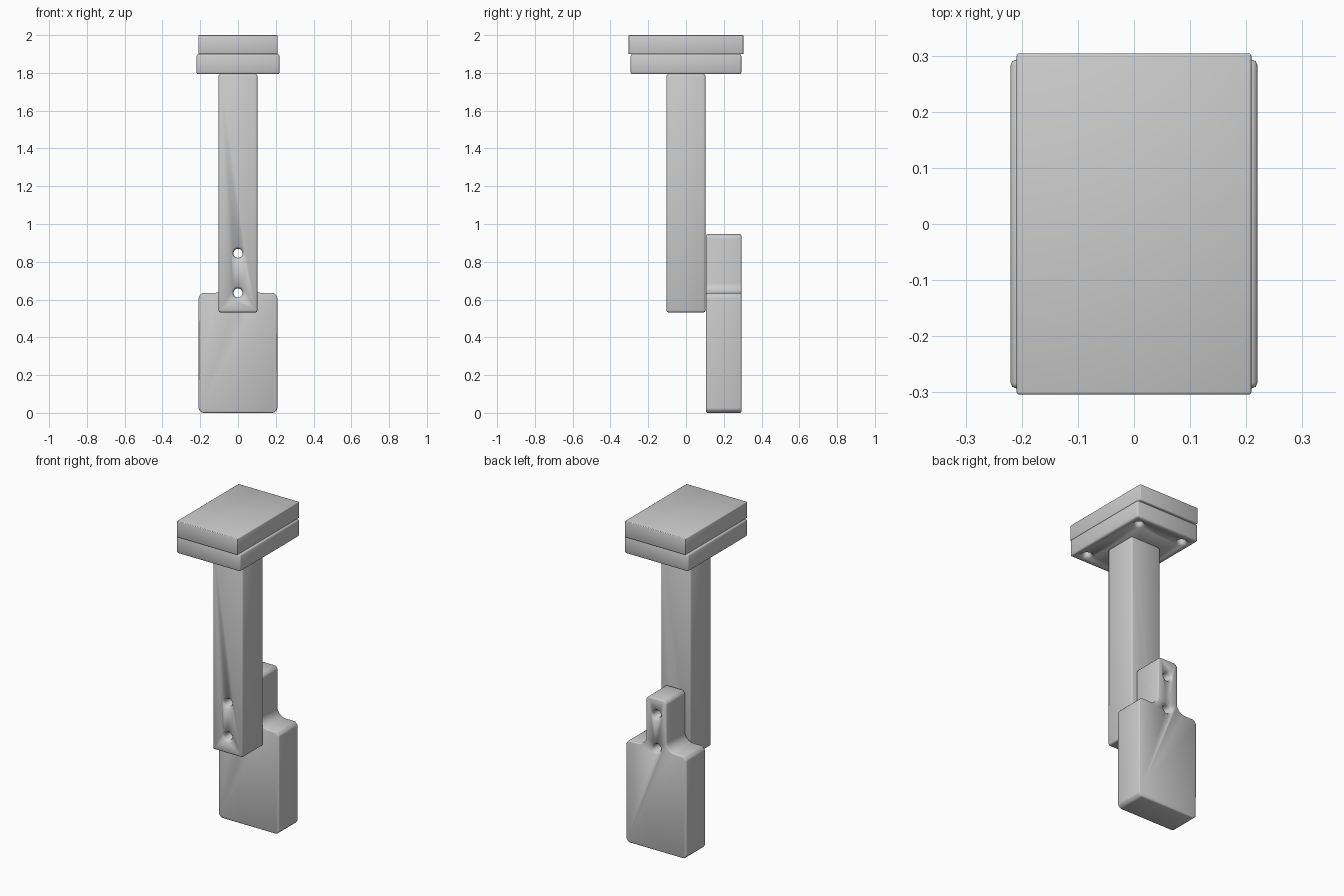
import bpy, bmesh, math
from mathutils import Vector, Matrix

if "Cube" in bpy.data.objects:
    bpy.data.objects.remove(bpy.data.objects["Cube"])


def new_object(name, bm):
    bmesh.ops.recalc_face_normals(bm, faces=bm.faces[:])
    mesh = bpy.data.meshes.new(name)
    bm.to_mesh(mesh)
    bm.free()
    obj = bpy.data.objects.new(name, mesh)
    bpy.context.collection.objects.link(obj)
    return obj


def activate(obj):
    bpy.ops.object.select_all(action='DESELECT')
    obj.select_set(True)
    bpy.context.view_layer.objects.active = obj


def bevel(obj, width, segments=2):
    mod = obj.modifiers.new("edges", 'BEVEL')
    mod.width, mod.segments, mod.limit_method = width, segments, 'ANGLE'
    activate(obj)
    bpy.ops.object.modifier_apply(modifier=mod.name)


def box(name, lo, hi, width):
    bm = bmesh.new()
    lo, hi = Vector(lo), Vector(hi)
    bmesh.ops.create_cube(bm, size=1, matrix=Matrix.Translation((lo + hi) / 2)
                          @ Matrix.Diagonal((*(hi - lo), 1)))
    obj = new_object(name, bm)
    bevel(obj, width)
    return obj


def bore(obj, profile, matrices, sides=24):
    """Cut a lathed (radius, height) hole at every matrix."""
    bm = bmesh.new()
    for m in matrices:
        rings = [[bm.verts.new(m @ Vector((r * math.cos(math.tau * i / sides),
                                           r * math.sin(math.tau * i / sides), h)))
                  for i in range(sides)] for r, h in profile]
        for a, b in zip(rings, rings[1:]):
            for i in range(sides):
                j = (i + 1) % sides
                bm.faces.new((a[i], a[j], b[j], b[i]))
        bm.faces.new(rings[0])
        bm.faces.new(rings[-1])
    cutter = new_object("cutter", bm)
    cutter.hide_render = True
    mod = obj.modifiers.new("holes", 'BOOLEAN')
    mod.operation, mod.solver, mod.object = 'DIFFERENCE', 'EXACT', cutter
    activate(obj)
    bpy.ops.object.modifier_apply(modifier=mod.name)
    bpy.data.objects.remove(cutter)


# Countersunk hole, opening at height 0 and running up
hole = [(0.045, -0.01), (0.024, 0.014), (0.024, 0.3)]
bolt_heights = (0.635, 0.845)

# Stacked head plates
top_plate = box("top_plate", (-0.209, -0.304, 1.899), (0.209, 0.304, 2.0), 0.004)
mount_plate = box("mount_plate", (-0.22, -0.293, 1.793), (0.22, 0.293, 1.899), 0.01)
bore(mount_plate, hole[:2] + [(0.024, 0.09)],
     [Matrix.Translation((sx * 0.155, sy * 0.225, 1.793)) for sx in (-1, 1) for sy in (-1, 1)])

# Square post, bolt holes along y
post = box("post", (-0.103, -0.103, 0.532), (0.103, 0.103, 1.794), 0.01)
bore(post, hole, [Matrix.Translation((0, -0.103, z)) @ Matrix.Rotation(-math.pi / 2, 4, 'X')
                  for z in bolt_heights])

# Lower block with a narrow tab, filleted at the shoulders
half = [(0.19, 0.0), (0.208, 0.018), (0.208, 0.615), (0.19, 0.635)]
tab, r = 0.07, 0.055
half += [(tab + r - r * math.sin(a), 0.635 + r - r * math.cos(a))
         for a in (math.pi / 2 * i / 6 for i in range(7))]
half += [(tab, 0.93), (tab - 0.015, 0.946)]
outline = half + [(-x, z) for x, z in reversed(half)]
bm = bmesh.new()
face = bm.faces.new([bm.verts.new((x, 0.106, z)) for x, z in outline])
ext = bmesh.ops.extrude_face_region(bm, geom=[face])
bmesh.ops.translate(bm, vec=(0, 0.187, 0),
                    verts=[v for v in ext["geom"] if isinstance(v, bmesh.types.BMVert)])
foot_block = new_object("foot_block", bm)
bevel(foot_block, 0.007)
bore(foot_block, hole, [Matrix.Translation((0, 0.293, z)) @ Matrix.Rotation(math.pi / 2, 4, 'X')
                        for z in bolt_heights])

# Smooth shading with sharp edges kept
for obj in (top_plate, mount_plate, post, foot_block):
    activate(obj)
    bpy.ops.object.shade_smooth_by_angle(angle=math.radians(50))
